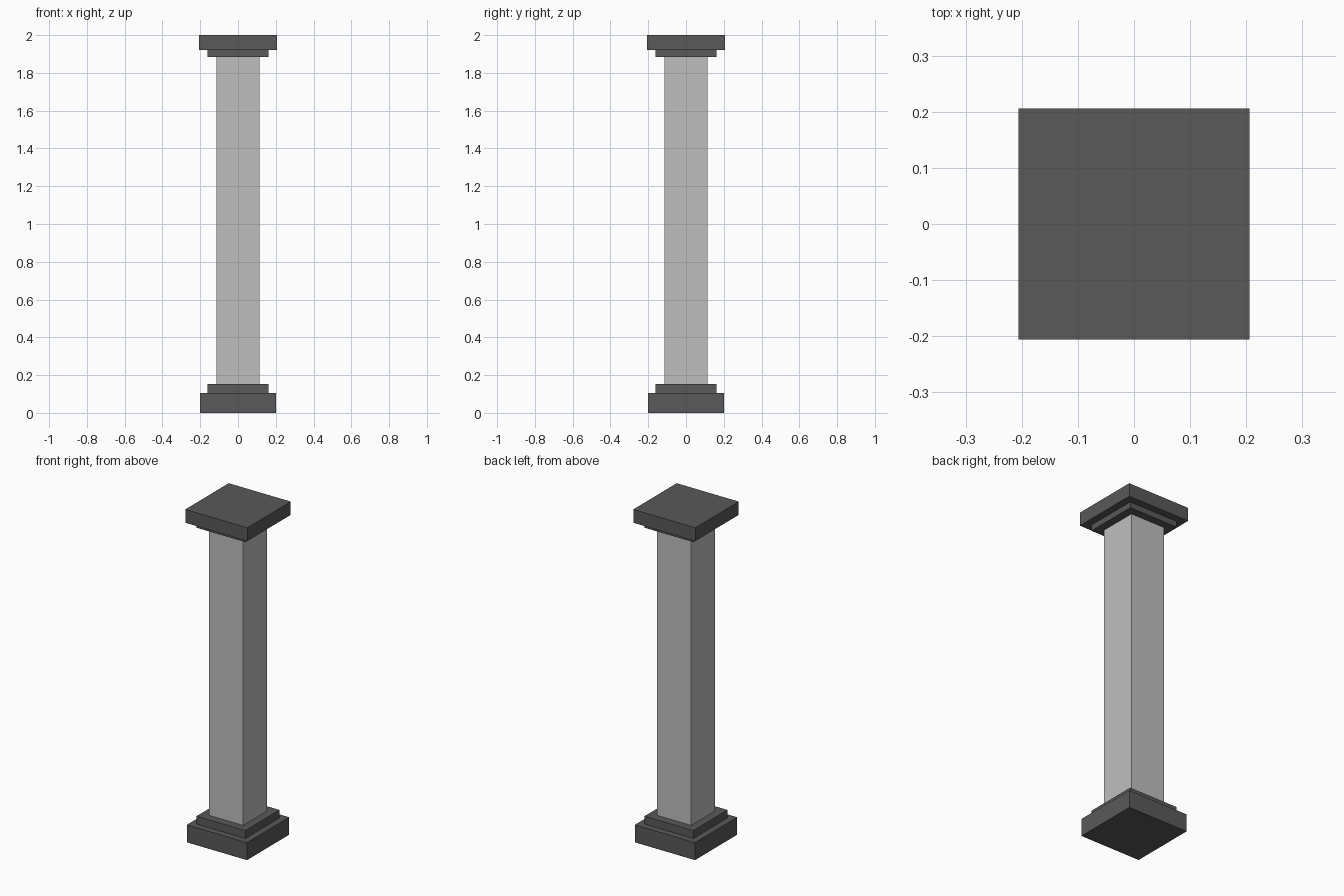
import bpy

cube = bpy.data.objects.get("Cube")
if cube:
    bpy.data.objects.remove(cube, do_unlink=True)


def make_material(name, value):
    mat = bpy.data.materials.new(name)
    mat.use_nodes = True
    colour = (value, value, value, 1)
    mat.diffuse_color = colour
    mat.node_tree.nodes["Principled BSDF"].inputs["Base Color"].default_value = colour
    return mat


def square_block(name, half_width, bottom, top, mat):
    bpy.ops.mesh.primitive_cube_add(size=1, location=(0, 0, (bottom + top) / 2))
    block = bpy.context.object
    block.name = name
    block.scale = (2 * half_width, 2 * half_width, top - bottom)
    bpy.ops.object.transform_apply(location=False, rotation=False, scale=True)
    block.data.materials.append(mat)


dark_stone = make_material("dark grey stone", 0.1)
light_stone = make_material("light grey stone", 0.52)

# Stepped base
square_block("base_plinth", 0.2, 0, 0.105, dark_stone)
square_block("base_step", 0.162, 0.105, 0.153, dark_stone)

# Square shaft
square_block("column_shaft", 0.114, 0.153, 1.885, light_stone)

# Stepped capital
square_block("capital_step", 0.162, 1.885, 1.92, dark_stone)
square_block("capital_slab", 0.206, 1.92, 2, dark_stone)
